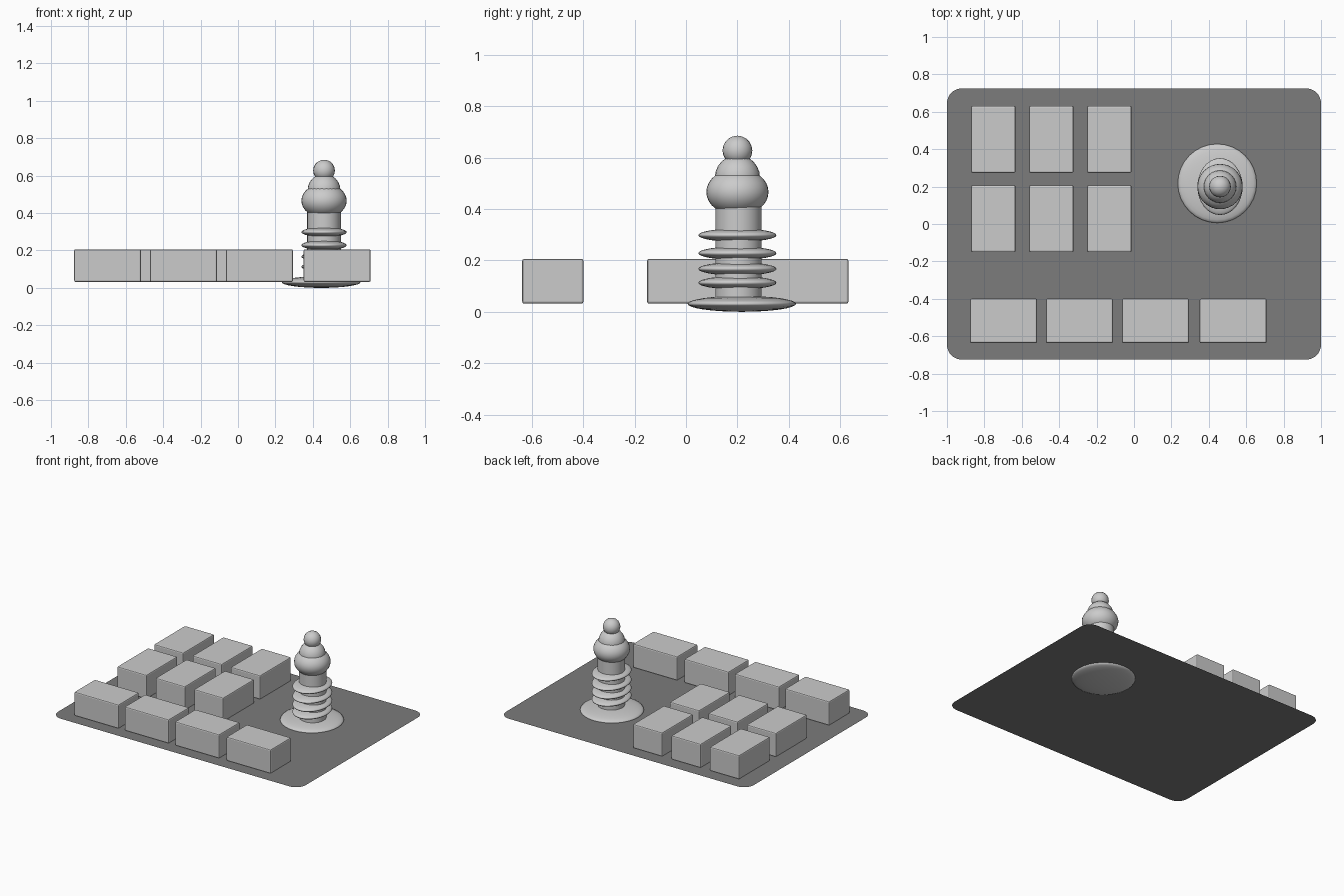
import bpy, bmesh, math

if "Cube" in bpy.data.objects:
    bpy.data.objects.remove(bpy.data.objects["Cube"])

PLATE_Z = 0.031
CX, CY = 0.46, 0.20


def finish(name, bm, smooth=True):
    bmesh.ops.recalc_face_normals(bm, faces=bm.faces)
    me = bpy.data.meshes.new(name)
    bm.to_mesh(me)
    bm.free()
    for p in me.polygons:
        p.use_smooth = smooth
    ob = bpy.data.objects.new(name, me)
    bpy.context.collection.objects.link(ob)
    return ob


def ellipsoid(name, loc, radii, seg=32, rings=16):
    bm = bmesh.new()
    bmesh.ops.create_uvsphere(bm, u_segments=seg, v_segments=rings, radius=1)
    bmesh.ops.scale(bm, vec=radii, verts=bm.verts)
    ob = finish(name, bm)
    ob.location = loc
    return ob


def block(name, x, y, sx, sy, z0=PLATE_Z + 0.0005, z1=0.206):
    bm = bmesh.new()
    bmesh.ops.create_cube(bm, size=1)
    bmesh.ops.scale(bm, vec=(sx, sy, z1 - z0), verts=bm.verts)
    ob = finish(name, bm, False)
    ob.location = (x, y, (z0 + z1) / 2)
    bev = ob.modifiers.new("soft_edges", "BEVEL")
    bev.width = 0.008
    bev.segments = 2


# thin ground sheet with rounded corners
bm = bmesh.new()
hx, hy, r = 1.0, 0.725, 0.08
verts = []
for k, (sx, sy) in enumerate([(1, 1), (-1, 1), (-1, -1), (1, -1)]):
    for i in range(9):
        a = math.radians(90 * k + 90 * i / 8)
        verts.append(bm.verts.new((sx * (hx - r) + r * math.cos(a),
                                   sy * (hy - r) + r * math.sin(a), PLATE_Z)))
bm.faces.new(verts)
sheet = finish("ground_sheet", bm, False)
mat = bpy.data.materials.new("dark_grey")
mat.diffuse_color = (0.2, 0.2, 0.2, 1)
mat.use_nodes = True
mat.node_tree.nodes["Principled BSDF"].inputs["Base Color"].default_value = mat.diffuse_color
sheet.data.materials.append(mat)

# back field: two rows of three blocks
for row, y in enumerate((0.453, 0.028)):
    for col in range(3):
        block(f"field_block_{row}_{col}", -0.752 + 0.31 * col, y, 0.238, 0.358)

# front row of four blocks
for i, x in enumerate((-0.697, -0.292, 0.115, 0.53)):
    block(f"front_block_{i}", x, -0.518, 0.358, 0.238)

# tower base disc
ellipsoid("tower_base", (0.445, 0.217, PLATE_Z), (0.211, 0.211, 0.031))

# tower column
bm = bmesh.new()
bmesh.ops.create_cone(bm, cap_ends=True, segments=32, radius1=0.09, radius2=0.09, depth=0.40)
column = finish("tower_column", bm, False)
column.location = (CX, CY + 0.004, 0.235)
bpy.context.view_layer.objects.active = column
column.select_set(True)
bpy.ops.object.shade_smooth_by_angle(angle=math.radians(40))

# flattened oval rings around the column
for i, z in enumerate((0.113, 0.167, 0.228, 0.298)):
    ellipsoid(f"tower_ring_{i}", (CX, CY, z), (0.121, 0.152, 0.026))

# stacked domes and knob
ellipsoid("lower_dome", (CX, CY, 0.466), (0.121, 0.121, 0.092))
ellipsoid("upper_dome", (CX, CY, 0.522), (0.088, 0.088, 0.088), 24, 12)
ellipsoid("top_knob", (CX, CY, 0.627), (0.058, 0.058, 0.058), 20, 10)
